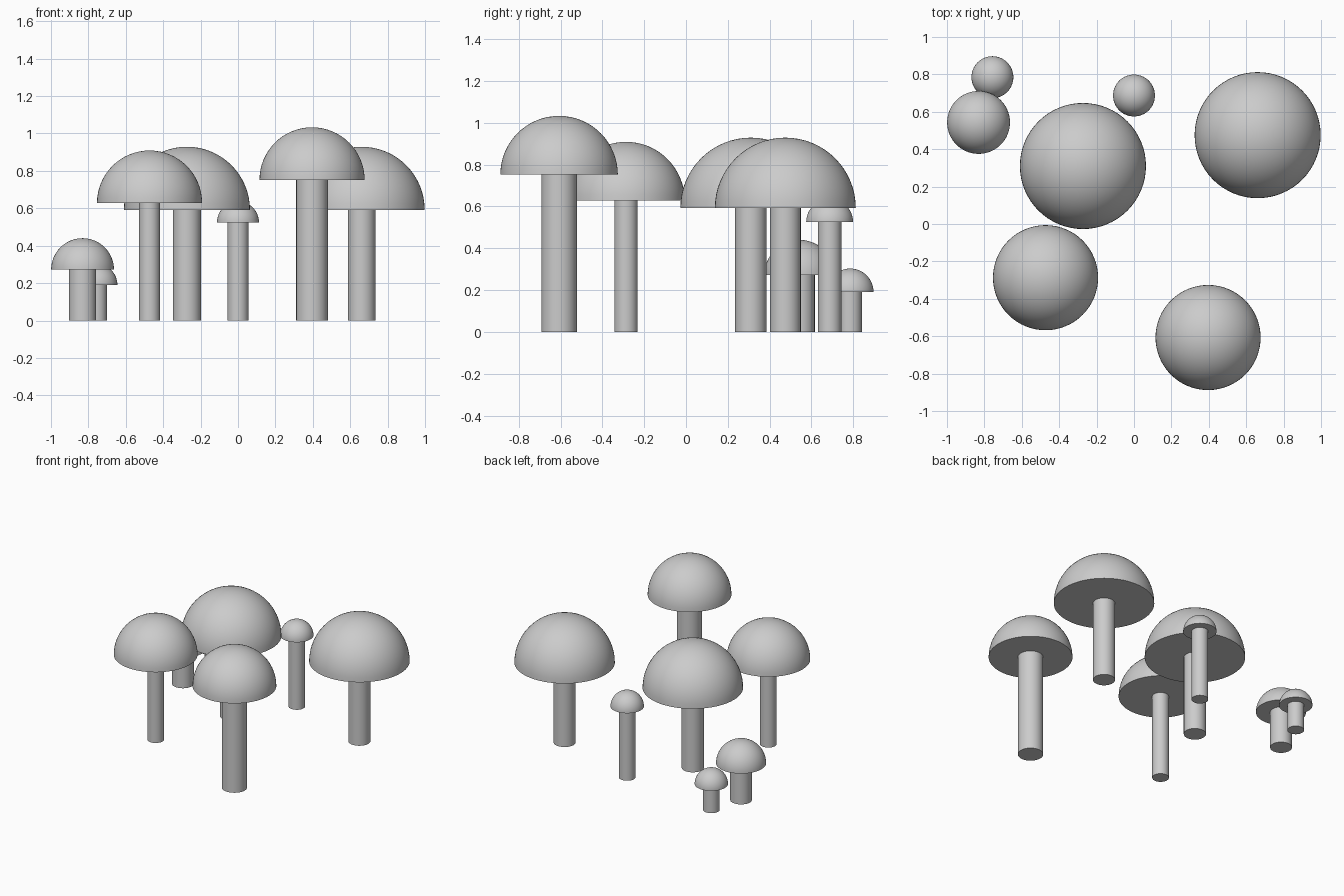
import bpy, bmesh, math
from mathutils import Vector

cube = bpy.data.objects.get("Cube")
if cube:
    bpy.data.objects.remove(cube, do_unlink=True)

grey = bpy.data.materials.new("plain_grey")
grey.use_nodes = True
colour = (0.6, 0.6, 0.6, 1)
grey.diffuse_color = colour
grey.node_tree.nodes["Principled BSDF"].inputs["Base Color"].default_value = colour


def add_object(name, bm, location):
    mesh = bpy.data.meshes.new(name)
    bm.to_mesh(mesh)
    bm.free()
    mesh.materials.append(grey)
    obj = bpy.data.objects.new(name, mesh)
    obj.location = location
    bpy.context.collection.objects.link(obj)
    bpy.ops.object.select_all(action="DESELECT")
    obj.select_set(True)
    bpy.context.view_layer.objects.active = obj
    bpy.ops.object.shade_smooth_by_angle(angle=math.radians(40))
    return obj


def add_cap(name, radius, location):
    # Half sphere closed by a flat underside
    bm = bmesh.new()
    bmesh.ops.create_uvsphere(bm, u_segments=64, v_segments=32, radius=radius)
    cut = bmesh.ops.bisect_plane(
        bm, geom=bm.verts[:] + bm.edges[:] + bm.faces[:], dist=1e-5,
        plane_co=Vector(), plane_no=Vector((0, 0, 1)), clear_inner=True)
    rim = [e for e in bm.edges if e.is_boundary]
    bmesh.ops.contextual_create(bm, geom=rim)
    bmesh.ops.recalc_face_normals(bm, faces=bm.faces[:])
    return add_object(name, bm, location)


def add_stem(name, radius, height, location):
    # Closed cylinder standing on the ground
    bm = bmesh.new()
    bmesh.ops.create_cone(bm, cap_ends=True, segments=48, radius1=radius,
                          radius2=radius, depth=height)
    bmesh.ops.translate(bm, verts=bm.verts[:], vec=(0, 0, height / 2))
    return add_object(name, bm, location)


# name, x, y, cap radius, stem radius, stem height
mushrooms = [
    ("front_left", 0.396, -0.607, 0.281, 0.085, 0.752),
    ("front_right", -0.473, -0.287, 0.281, 0.056, 0.628),
    ("middle", -0.273, 0.31, 0.337, 0.075, 0.592),
    ("back_left", 0.661, 0.475, 0.337, 0.074, 0.592),
    ("slim", 0.0, 0.687, 0.112, 0.056, 0.525),
    ("short", -0.831, 0.543, 0.168, 0.073, 0.272),
    ("tiny", -0.757, 0.785, 0.112, 0.056, 0.191),
]

for name, x, y, cap_radius, stem_radius, height in mushrooms:
    add_stem(name + "_stem", stem_radius, height, (x, y, 0))
    add_cap(name + "_cap", cap_radius, (x, y, height))
